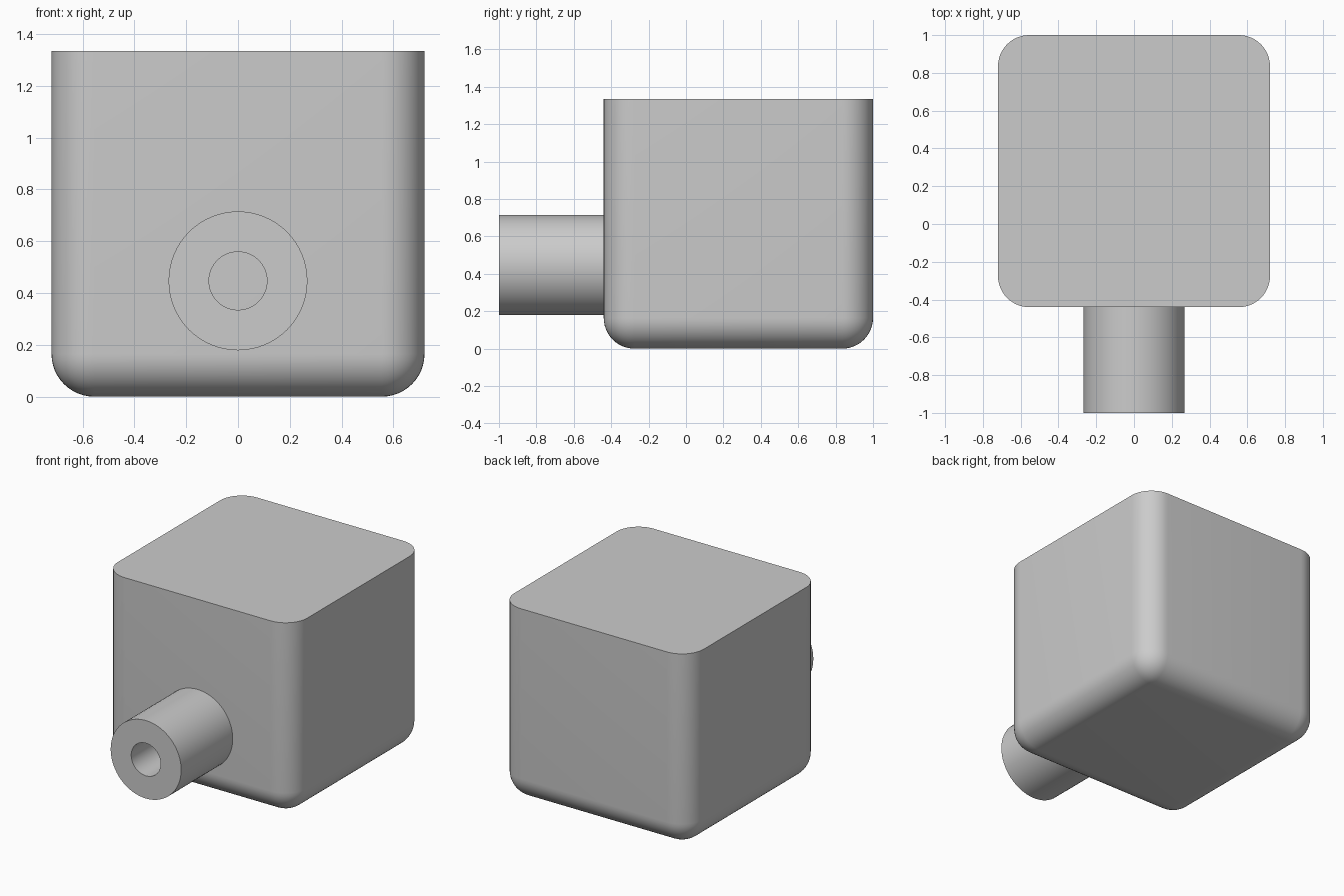
import bpy, bmesh, math
from mathutils import Matrix, Vector

cube = bpy.data.objects.get("Cube")
if cube:
    bpy.data.objects.remove(cube, do_unlink=True)

grey = bpy.data.materials.new("plain grey")
grey.use_nodes = True
colour = (0.6, 0.6, 0.6, 1)
grey.diffuse_color = colour
grey.node_tree.nodes["Principled BSDF"].inputs["Base Color"].default_value = colour


def finish(name, bm):
    """Turn a bmesh into a smooth, sharp-edged grey object."""
    bmesh.ops.recalc_face_normals(bm, faces=bm.faces)
    mesh = bpy.data.meshes.new(name)
    bm.to_mesh(mesh)
    bm.free()
    mesh.materials.append(grey)
    obj = bpy.data.objects.new(name, mesh)
    bpy.context.collection.objects.link(obj)
    bpy.ops.object.select_all(action='DESELECT')
    obj.select_set(True)
    bpy.context.view_layer.objects.active = obj
    bpy.ops.object.shade_smooth_by_angle(angle=math.radians(30))
    return obj


# Block body: rounded everywhere except around the flat top
width, height, front, back = 1.44, 1.335, -0.44, 1.0
bm = bmesh.new()
bmesh.ops.create_cube(bm, size=1)
bmesh.ops.scale(bm, vec=(width, back - front, height), verts=bm.verts)
bmesh.ops.translate(bm, vec=(0, (front + back) / 2, height / 2), verts=bm.verts)
rounded = [e for e in bm.edges if min(v.co.z for v in e.verts) < 0.01]
bmesh.ops.bevel(bm, geom=rounded, offset=0.165, segments=12, profile=0.5,
                affect='EDGES', clamp_overlap=True)
finish("body", bm)

# Hollow spout: a profile spun around the y axis, with a blind bore
outer, bore, tip, centre = 0.268, 0.112, -1.0, 0.447
profile = [(outer, front + 0.02), (outer, tip), (bore, tip), (bore, front), (0, front)]
bm = bmesh.new()
verts = [bm.verts.new((r, y, centre)) for r, y in profile]
edges = [bm.edges.new(pair) for pair in zip(verts, verts[1:])]
bmesh.ops.spin(bm, geom=verts + edges, cent=(0, 0, centre), axis=(0, 1, 0),
               angle=math.tau, steps=64, use_merge=True)
bmesh.ops.remove_doubles(bm, verts=bm.verts, dist=0.0001)
spout = finish("spout", bm)
# The spout is open at the back, so make sure its faces point out of the wall
tip_face = next(p for p in spout.data.polygons if abs(p.center.y - tip) < 0.001)
if tip_face.normal.y > 0:
    spout.data.flip_normals()
